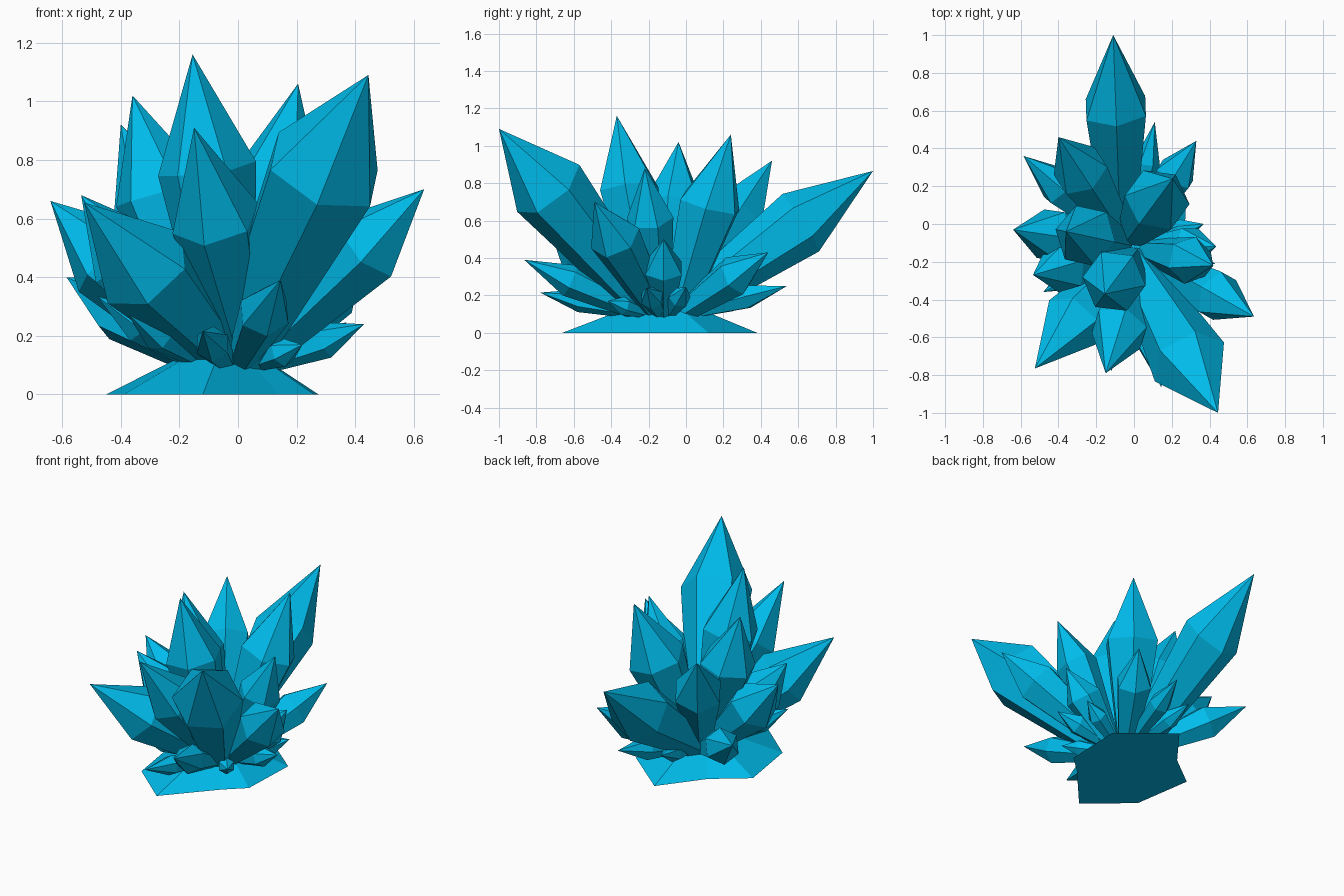
import bpy, bmesh, math, random
from mathutils import Vector

if "Cube" in bpy.data.objects:
    bpy.data.objects.remove(bpy.data.objects["Cube"])

random.seed(4)
SIDES = 6
mat = bpy.data.materials.new("crystal_blue")
mat.diffuse_color = (0.0, 0.5, 0.83, 1)
mat.use_nodes = True
mat.node_tree.nodes["Principled BSDF"].inputs["Base Color"].default_value = mat.diffuse_color


def finish(bm, name):
    bmesh.ops.recalc_face_normals(bm, faces=bm.faces)
    mesh = bpy.data.meshes.new(name)
    bm.to_mesh(mesh)
    bm.free()
    mesh.materials.append(mat)
    bpy.context.collection.objects.link(bpy.data.objects.new(name, mesh))


def bridge(bm, a, b):
    n = len(a)
    for i in range(n):
        j = (i + 1) % n
        bm.faces.new((a[i], a[j], b[j], b[i]))


def crystal(name, tip, radius, roll, shoulder=0.62, dx=0, root_z=0.1):
    """Six-sided shard: narrow root, wide shoulder, pointed tip."""
    tip = Vector(tip)
    core = Vector((-0.02 + dx, -0.12, root_z))
    out = tip - core
    out.z = 0
    root = core + out.normalized() * min(0.1, out.length * 0.3)
    axis = tip - root
    d = axis.normalized()
    side = d.cross(Vector((0, 0, 1))).normalized()
    up = side.cross(d)
    bm = bmesh.new()
    rings = []
    for t, r in ((0, radius * 0.5), (shoulder, radius)):
        ring = []
        for i in range(SIDES):
            a = 2 * math.pi * i / SIDES + math.radians(roll)
            slide = random.uniform(-0.012, 0.012) if t else 0
            ring.append(bm.verts.new(root + axis * (t + slide)
                        + (up * math.cos(a) + side * math.sin(a)) * r))
        rings.append(ring)
    bm.faces.new(rings[0])
    bridge(bm, rings[0], rings[1])
    apex = bm.verts.new(tip)
    for i in range(SIDES):
        bm.faces.new((rings[1][i], rings[1][(i + 1) % SIDES], apex))
    finish(bm, name)


# Rock base: irregular outline tapering upward
outline = [(-0.12, -0.66), (-0.39, -0.43), (-0.45, -0.04), (-0.24, 0.12),
           (-0.04, 0.38), (0.275, 0.12), (0.26, -0.26), (0.14, -0.37)]
bm = bmesh.new()
low = [bm.verts.new((x, y, 0)) for x, y in outline]
top = [bm.verts.new((-0.04 + (x + 0.04) * 0.42, -0.12 + (y + 0.12) * 0.42, 0.12))
       for x, y in outline]
bm.faces.new(low)
bm.faces.new(top)
bridge(bm, low, top)
finish(bm, "rock_base")

# Large crystals: tip, shoulder radius, roll, shoulder position, root shift in x
large = [
    ((0.445, -1.0, 1.09), 0.21, 30, 0.67, -0.03),
    ((-0.11, 1.0, 0.865), 0.182, 0, 0.62, -0.05),
    ((-0.155, -0.37, 1.16), 0.17, 0, 0.62, 0.05),
    ((-0.15, -0.79, 0.91), 0.155, 0, 0.6, 0.08),
    ((0.205, 0.24, 1.06), 0.175, 0, 0.6, -0.04),
    ((-0.36, -0.04, 1.02), 0.168, 0, 0.62, 0.03),
    ((-0.4, 0.46, 0.92), 0.15, 0, 0.64, 0),
    ((0.42, -0.22, 0.88), 0.128, 30, 0.64, 0),
    ((0.635, -0.49, 0.70), 0.14, 0, 0.66, 0),
    ((-0.64, -0.03, 0.66), 0.15, 0, 0.62, 0),
    ((-0.535, -0.27, 0.68), 0.145, 0, 0.62, 0),
    ((-0.525, -0.765, 0.655), 0.175, 30, 0.57, 0.04),
]
for n, (tip, r, roll, shoulder, dx) in enumerate(large):
    crystal(f"large_crystal_{n + 1}", tip, r, roll, shoulder, dx, 0.135)

# Small crystals around the foot
small = [
    ((0.145, -0.865, 0.39), 0.09, 0), ((0.33, 0.44, 0.43), 0.112, 0),
    ((-0.585, 0.36, 0.40), 0.11, 0), ((0.435, -0.12, 0.50), 0.112, 0),
    ((-0.48, -0.36, 0.335), 0.07, 0), ((-0.38, -0.5, 0.28), 0.065, 30),
    ((-0.12, -0.78, 0.215), 0.062, 0), ((0.37, 0.0, 0.245), 0.06, 30),
    ((0.43, -0.21, 0.24), 0.065, 0), ((0.11, 0.54, 0.25), 0.07, 30),
    ((-0.1, 0.4, 0.22), 0.06, 0), ((0.22, -0.42, 0.17), 0.05, 0),
]
for n, (tip, r, roll) in enumerate(small):
    crystal(f"small_crystal_{n + 1}", tip, r, roll, root_z=0.1)
